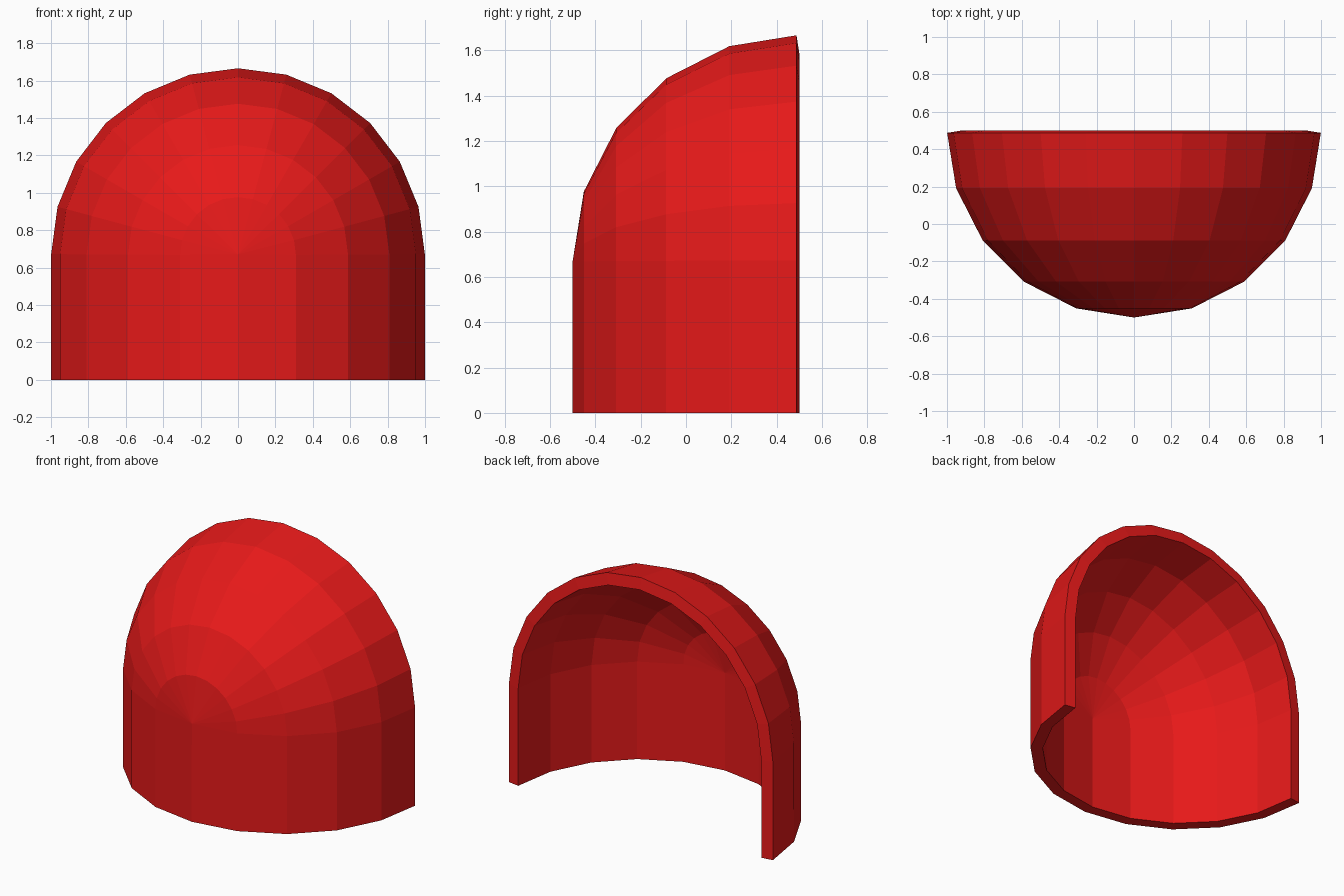
import bpy, bmesh
from math import sin, cos, pi

if "Cube" in bpy.data.objects:
    bpy.data.objects.remove(bpy.data.objects["Cube"])

R, T = 0.92, 0.08          # inner radius, wall thickness
SPRING = 0.667             # height where the dome starts
BACK = 0.5                 # y of the open side
RINGS, ARC = 5, 12

# Inner surface: arch-shaped rings growing from the front pole to the open rim
bm = bmesh.new()
rows = []
for k in range(RINGS + 1):
    a = k * pi / 2 / RINGS
    r, y = R * sin(a), BACK - R * cos(a)
    path = [(r, 0)]
    path += [(r * cos(j * pi / ARC), SPRING + r * sin(j * pi / ARC)) for j in range(ARC + 1)]
    path += [(-r, 0)]
    rows.append([bm.verts.new((x, y, z)) for x, z in path])
for a, b in zip(rows, rows[1:]):
    for j in range(len(a) - 1):
        bm.faces.new((a[j], b[j], b[j + 1], a[j + 1]))
bmesh.ops.remove_doubles(bm, verts=bm.verts, dist=1e-4)

mesh = bpy.data.meshes.new("niche_shell")
bm.to_mesh(mesh)
bm.free()
shell = bpy.data.objects.new("niche_shell", mesh)
bpy.context.collection.objects.link(shell)

# Wall thickness, grown outwards
solid = shell.modifiers.new("thickness", "SOLIDIFY")
solid.thickness = T
solid.offset = 1

# Red colour
red = bpy.data.materials.new("red")
red.diffuse_color = (0.8, 0.01, 0.01, 1)
red.use_nodes = True
red.node_tree.nodes["Principled BSDF"].inputs["Base Color"].default_value = red.diffuse_color
mesh.materials.append(red)
